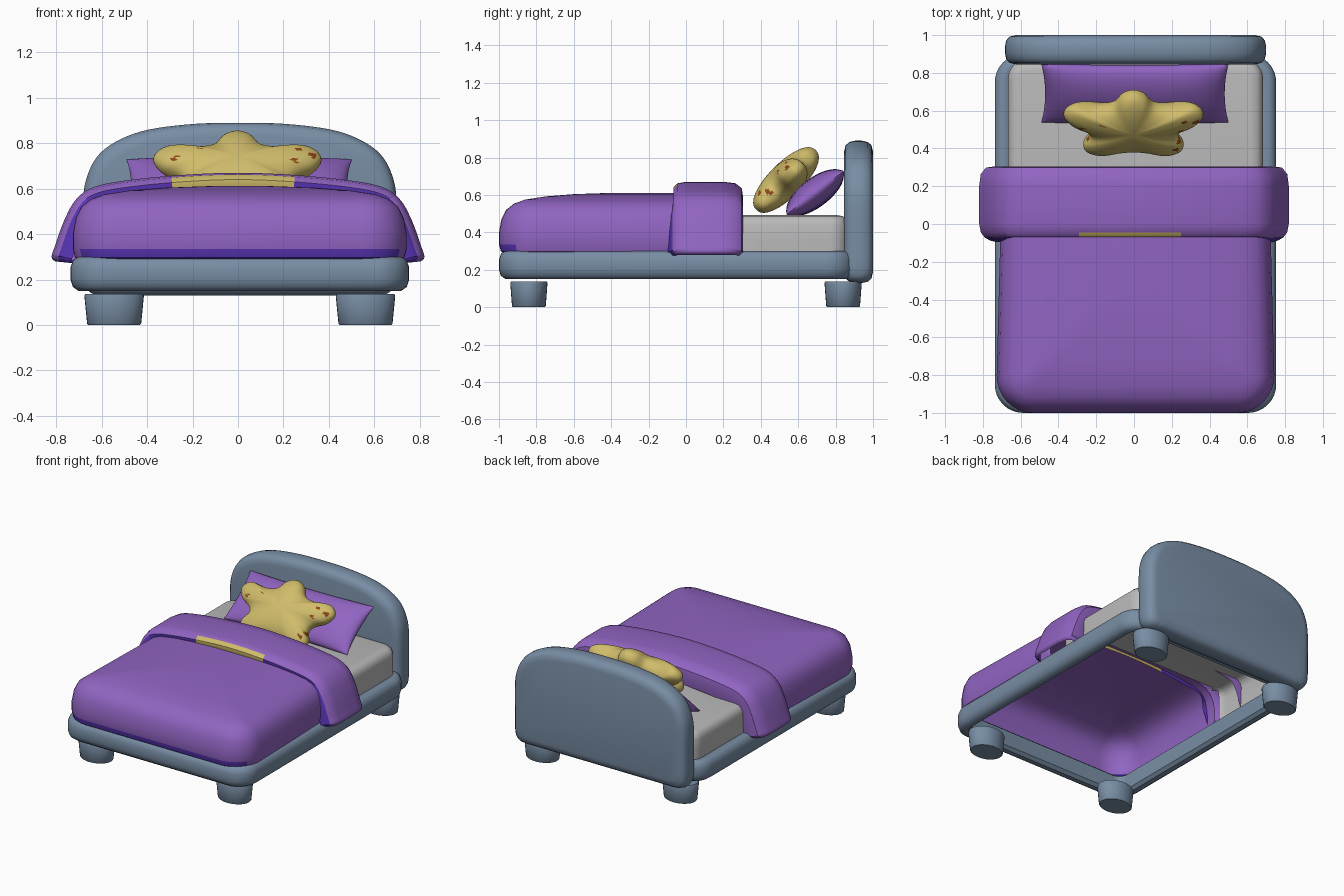
import bpy, bmesh, math
from mathutils import Vector

if "Cube" in bpy.data.objects:
    bpy.data.objects.remove(bpy.data.objects["Cube"])

CX = 0.008  # the frame sits slightly right of centre


def material(name, r, g, b):
    m = bpy.data.materials.new(name)
    lin = [((c / 255 + 0.055) / 1.055) ** 2.4 for c in (r, g, b)]
    m.diffuse_color = (*lin, 1)
    m.use_nodes = True
    m.node_tree.nodes["Principled BSDF"].inputs["Base Color"].default_value = m.diffuse_color
    return m


BLUE = material("slate blue", 120, 141, 164)
GREY = material("light grey", 186, 186, 186)
PURPLE = material("purple", 145, 100, 194)
VIOLET = material("deep violet", 88, 52, 180)
PLUM = material("plum", 108, 74, 168)
YELLOW = material("soft yellow", 208, 188, 106)
BROWN = material("brown", 140, 72, 24)


def make(name, verts, faces, mats, rule=None, drop=None, weld=False):
    """Mesh object; rule picks a material per face, drop removes faces."""
    bm = bmesh.new()
    vs = [bm.verts.new(v) for v in verts]
    for f in faces:
        bm.faces.new([vs[i] for i in f])
    if weld:
        bmesh.ops.remove_doubles(bm, verts=bm.verts, dist=1e-5)
    bmesh.ops.recalc_face_normals(bm, faces=bm.faces)
    if drop:
        gone = [f for f in bm.faces if drop(f.calc_center_median())]
        bmesh.ops.delete(bm, geom=gone, context='FACES')
    if rule:
        bm.normal_update()
        for f in bm.faces:
            f.material_index = rule(f.calc_center_median(), f.normal)
    me = bpy.data.meshes.new(name)
    bm.to_mesh(me)
    bm.free()
    for m in mats:
        me.materials.append(m)
    ob = bpy.data.objects.new(name, me)
    bpy.context.collection.objects.link(ob)
    return ob


def grid(rows, cols, wrap_cols=False, wrap_rows=False):
    return [(i * cols + j, i * cols + (j + 1) % cols,
             (i + 1) % rows * cols + (j + 1) % cols, (i + 1) % rows * cols + j)
            for i in range(rows if wrap_rows else rows - 1)
            for j in range(cols if wrap_cols else cols - 1)]


def smooth(pts, k, closed):
    """Catmull-Rom curve through 2D points."""
    n, out = len(pts), []
    get = lambda i: Vector(pts[i % n] if closed else pts[max(0, min(n - 1, i))])
    for i in range(n if closed else n - 1):
        a, b, c, d = (get(i + o) for o in (-1, 0, 1, 2))
        for s in range(k):
            t = s / k
            out.append(0.5 * (2 * b + (c - a) * t + (2 * a - 5 * b + 4 * c - d) * t * t
                              + (3 * b - a - 3 * c + d) * t ** 3))
    if not closed:
        out.append(get(n - 1))
    return out


def mirrored(half):
    """Closed loop from a half outline whose ends lie on x = 0."""
    return half + [(-x, z) for x, z in half[-2:0:-1]]


def rounded(hx, y0, y1, rf, rb, z, n=8):
    pts = []
    for sx, y, r, a in ((1, y0, rf, -90), (1, y1, rb, 0), (-1, y1, rb, 90), (-1, y0, rf, 180)):
        cx, cy = sx * (hx - r), y + (r if y == y0 else -r)
        for i in range(n + 1):
            t = math.radians(a + 90 * i / n)
            pts.append((CX + cx + r * math.cos(t), cy + r * math.sin(t), z))
    return pts


def loft(name, hx, y0, y1, rf, rb, profile, mats, back=1, ring=False, **kw):
    """Stack rounded rectangles following (inset, z) pairs."""
    verts = []
    for d, z in profile:
        verts += rounded(hx - d, y0 + d, y1 - d * back, max(rf - d, 0.05), max(rb - d, 0.02), z)
    cols, rows = len(verts) // len(profile), len(profile)
    faces = grid(rows, cols, True, ring)
    if not ring:
        faces.append(range((rows - 1) * cols, rows * cols))
    return make(name, verts, faces, mats, **kw)


# Bed frame: a hollow ring of rounded rails
loft("bed_frame", 0.745, -1.0, 0.9, 0.15, 0.15,
     [(.09, .28), (.07, .298), (.035, .3), (.012, .287), (0, .255), (0, .2),
      (.01, .168), (.035, .15), (.07, .15), (.09, .17)], [BLUE], ring=True)

# Mattress: open underneath, ends beneath the fold
loft("mattress", 0.675, 0.05, 0.87, 0.1, 0.1,
     [(0, .25), (0, .36), (0, .44), (.01, .468), (.03, .486), (.06, .492)],
     [GREY], drop=lambda c: c.y < 0.1)

# Blanket: domed shell, violet hem along the front
blanket = loft("blanket", 0.74, -1.0, 0.0, 0.2, 0.02,
               [(.03, .285), (.01, .298), (0, .335), (0, .4), (.013, .47), (.038, .52),
                (.08, .553), (.14, .575), (.25, .592), (.4, .604), (.6, .611)],
               [PURPLE, VIOLET], back=0, drop=lambda c: c.y > -0.004,
               rule=lambda c, n: int(c.z < .335 and c.y < -.9))
for v in blanket.data.vertices:
    v.co.x = CX + (v.co.x - CX) * (1 - 0.035 * (v.co.y + 1))

# Folded blanket edge: lipped section swept over an arch
half = [(0, .67), (.25, .66), (.5, .635), (.64, .605), (.715, .55), (.765, .46),
        (.805, .35), (.82, .3), (.805, .28)]
path = smooth([(-x, z) for x, z in half[:0:-1]] + half, 6, False)
section = [(-.05, .09), (-.068, .06), (-.068, .03), (-.045, .008), (0, 0), (.1, 0), (.2, 0),
           (.265, .008), (.298, .035), (.305, .08), (.295, .15)]
verts = []
for i, p in enumerate(path):
    t = path[min(i + 1, len(path) - 1)] - path[max(i - 1, 0)]
    if p.y < 0.3:
        t = Vector((0.1, math.copysign(1, -p.x)))
    t.normalize()
    side = max(0, min(1, (.6 - p.y) / .1))
    squeeze = 1 - 0.1 * max(0, (.31 - p.y) / .03)
    for j, (y, d) in enumerate(section):
        y -= (.045, .02, .005)[j] * side if j < 3 else 0
        verts.append((p.x + t.y * d, .12 + (y - .12) * squeeze, p.y - t.x * d))
fold = make("blanket_fold", verts, grid(len(path), len(section)), [PURPLE, VIOLET, YELLOW])
for k, f in enumerate(fold.data.polygons):
    if k % (len(section) - 1) < 3:
        f.material_index = 2 if abs(f.center.x + .01) < .265 else int(k % (len(section) - 1) < 2)

# Headboard: arched panel with rounded rim
outline = smooth(mirrored([(0, .89), (.2, .885), (.4, .86), (.53, .815), (.62, .75), (.67, .66),
                           (.69, .55), (.69, .35), (.687, .2), (.66, .145), (.6, .13),
                           (.5, .13), (0, .13)]), 5, True)
rim = [(.06, .845), (.025, .853), (.007, .873), (0, .905), (0, .94), (.007, .972), (.025, .992), (.06, 1)]
verts = [(CX + p.x * (1 - d / .69), y, .51 + (p.y - .51) * (1 - d / .38)) for d, y in rim for p in outline]
n = len(outline)
make("headboard", verts, grid(len(rim), n, True) + [range(n), range(n * 7, n * 8)], [BLUE])

# Four tapered oval legs
for sx, xn in ((-1, "left"), (1, "right")):
    for sy, yn in ((-1, "front"), (1, "back")):
        verts = [(CX + sx * .553 + r * math.cos(a), sy * .84 + r * .76 * math.sin(a), z)
                 for r, z in ((.113, 0), (.119, .006), (.131, .128), (.127, .136))
                 for a in (math.tau * i / 32 for i in range(32))]
        make(f"{yn}_{xn}_leg", verts, grid(4, 32, True) + [range(32), range(96, 128)], [BLUE])

# Pillow: two puffed sheets leaning on the headboard
N = 24
verts, faces = [], []
tilt = math.radians(37)
for s in (1, -1):
    base = len(verts)
    for i in range(N + 1):
        for j in range(N + 1):
            u = math.sin(math.pi / 2 * (2 * i / N - 1))
            v = math.sin(math.pi / 2 * (2 * j / N - 1))
            h = s * .078 * math.sqrt(max(0, (1 - u ** 4) * (1 - v * v)))
            w = .192 * v * (1 - .06 * (1 - u * u))
            verts.append((.005 + .495 * u * (1 - .04 * (1 - v * v)),
                          .69 + w * math.cos(tilt) - h * math.sin(tilt),
                          .612 + w * math.sin(tilt) + h * math.cos(tilt)))
    faces += [[base + k for k in f] for f in grid(N + 1, N + 1)]
make("pillow", verts, faces, [PURPLE, PLUM], weld=True,
     rule=lambda c, n: int(abs(c.x) < .37 and n.z > 0 and c.y > .62))

# Star cushion: puffed outline, with brown specks chosen by distance
star = smooth(mirrored([(0, .225), (.06, .2), (.11, .135), (.2, .115), (.32, .125), (.37, .07),
                        (.335, .005), (.26, -.04), (.235, -.085), (.265, -.15), (.25, -.2),
                        (.18, -.225), (.08, -.203), (0, -.195)]), 6, True)
specks = [(-.28, .02), (-.16, .045), (.27, .07), (.25, 0), (.22, -.15), (-.25, -.1), (.33, .05), (.24, -.11)]
R, n, q = 28, len(star), math.sqrt(.5)
verts = []
for i in range(1, R):
    a = math.pi * i / R
    s, h = math.sin(a), .092 * math.copysign(abs(math.cos(a)) ** .85, math.cos(a))
    for p in star:
        v = p.y * s
        verts.append((p.x * s - .003, .535 + q * (v - h), .68 + q * (v + h)))
faces = grid(R - 1, n, True) + [range(n), range((R - 2) * n, (R - 1) * n)]


def speck(c, nrm):
    v = ((c.y - .535) + (c.z - .68)) * q
    front = c.z - .68 > c.y - .535
    return int(front and any(math.hypot(c.x - a, v - b) < .013 for a, b in specks))


make("star_cushion", verts, faces, [YELLOW, BROWN], rule=speck)

# Smooth shading everywhere, keeping hard edges
for ob in bpy.context.collection.objects:
    ob.select_set(True)
    bpy.context.view_layer.objects.active = ob
bpy.ops.object.shade_smooth_by_angle(angle=math.radians(40))
